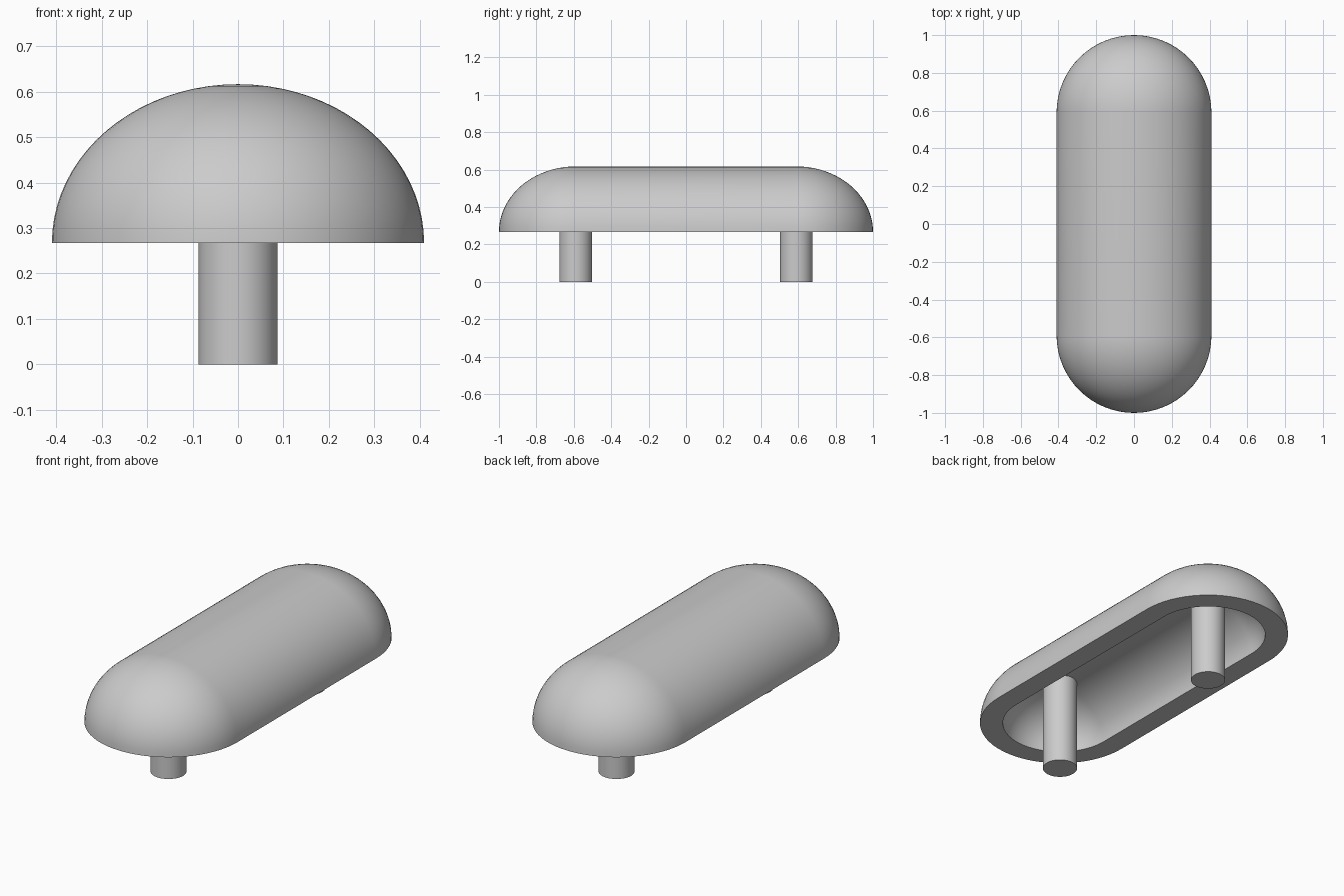
import bpy
import bmesh
import math

cube = bpy.data.objects.get("Cube")
if cube:
    bpy.data.objects.remove(cube, do_unlink=True)

RIM_Z = 0.267        # underside of the shell
END_Y = 0.59         # centre of each rounded end
OUTER = (0.41, 0.35)     # radius, height
INNER = (0.293, 0.235)
ARC, STEPS = 32, 20

grey = bpy.data.materials.new("grey")
grey.use_nodes = True
grey.diffuse_color = (0.6, 0.6, 0.6, 1)
grey.node_tree.nodes["Principled BSDF"].inputs["Base Color"].default_value = (0.6, 0.6, 0.6, 1)


def finish(obj):
    obj.data.materials.append(grey)
    bpy.ops.object.select_all(action="DESELECT")
    obj.select_set(True)
    bpy.context.view_layer.objects.active = obj
    bpy.ops.object.shade_smooth_by_angle(angle=math.radians(35))


def stadium_ring(bm, radius, z):
    """Outline of two half circles joined by straight sides."""
    ring = []
    for side in (1, -1):
        for i in range(ARC + 1):
            a = math.pi * i / ARC
            ring.append(bm.verts.new((side * radius * math.cos(a),
                                      side * (END_Y + radius * math.sin(a)), z)))
    return ring


# Hollow domed shell: outer crown to rim, then rim to inner crown
bm = bmesh.new()
rings = []
for (radius, height), order in ((OUTER, range(STEPS, -1, -1)), (INNER, range(STEPS + 1))):
    for k in order:
        t = math.pi / 2 * k / STEPS
        rings.append(stadium_ring(bm, radius * math.cos(t), RIM_Z + height * math.sin(t)))
for a, b in zip(rings, rings[1:]):
    for i in range(len(a)):
        j = (i + 1) % len(a)
        bm.faces.new((a[i], b[i], b[j], a[j]))
bmesh.ops.remove_doubles(bm, verts=bm.verts, dist=1e-5)
bmesh.ops.recalc_face_normals(bm, faces=bm.faces)
mesh = bpy.data.meshes.new("domed_shell")
bm.to_mesh(mesh)
bm.free()
shell = bpy.data.objects.new("domed_shell", mesh)
bpy.context.collection.objects.link(shell)
finish(shell)

# Mounting posts, reaching up into the shell wall
POST_TOP = 0.55
for name, side in (("front_post", -1), ("back_post", 1)):
    bpy.ops.mesh.primitive_cylinder_add(vertices=48, radius=0.0875, depth=POST_TOP,
                                        location=(0, side * END_Y, POST_TOP / 2))
    post = bpy.context.object
    post.name = name
    finish(post)
